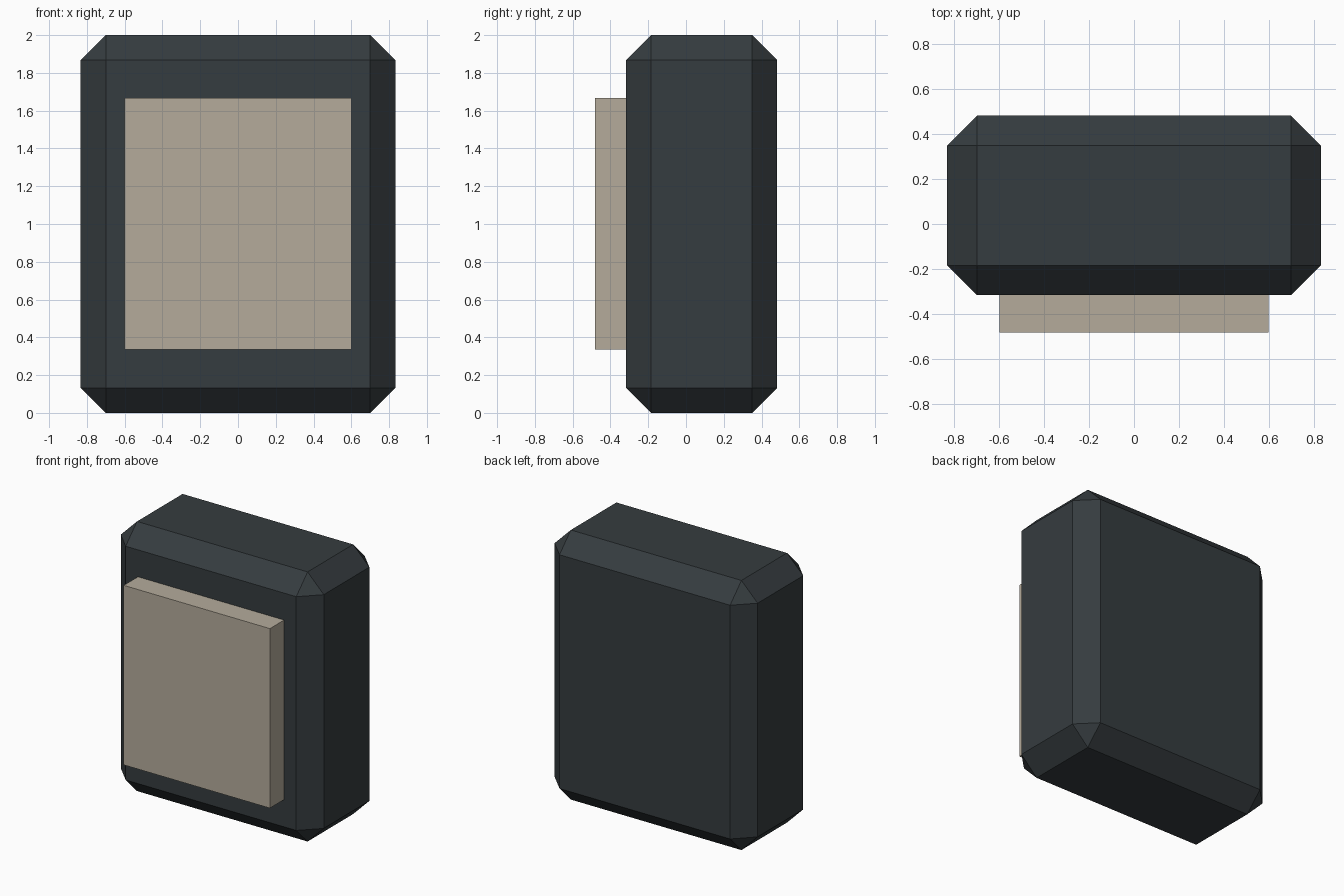
import bpy
import bmesh

if "Cube" in bpy.data.objects:
    bpy.data.objects.remove(bpy.data.objects["Cube"])


def material(name, color):
    mat = bpy.data.materials.new(name)
    mat.diffuse_color = (*color, 1)
    mat.use_nodes = True
    mat.node_tree.nodes["Principled BSDF"].inputs["Base Color"].default_value = mat.diffuse_color
    return mat


def box(name, lo, hi, mat, chamfer=0):
    """Flat-shaded box between two corners, with optional chamfered edges."""
    bm = bmesh.new()
    bmesh.ops.create_cube(bm, size=1)
    for v in bm.verts:
        v.co = [(a + b) / 2 + c * (b - a) for a, b, c in zip(lo, hi, v.co)]
    if chamfer:
        bmesh.ops.bevel(bm, geom=bm.edges[:], offset=chamfer, offset_type='OFFSET',
                        segments=1, profile=0.5, affect='EDGES')
    mesh = bpy.data.meshes.new(name)
    bm.to_mesh(mesh)
    bm.free()
    mesh.materials.append(mat)
    obj = bpy.data.objects.new(name, mesh)
    bpy.context.collection.objects.link(obj)
    return obj


dark = material("dark_shell", (0.036, 0.045, 0.05))
beige = material("beige_panel", (0.46, 0.41, 0.33))

# Chamfered main body
box("body", (-0.833, -0.317, 0), (0.833, 0.483, 2), dark, chamfer=0.133)

# Raised panel on the front, set slightly into the body
box("front_panel", (-0.6, -0.483, 0.335), (0.6, -0.29, 1.667), beige)
